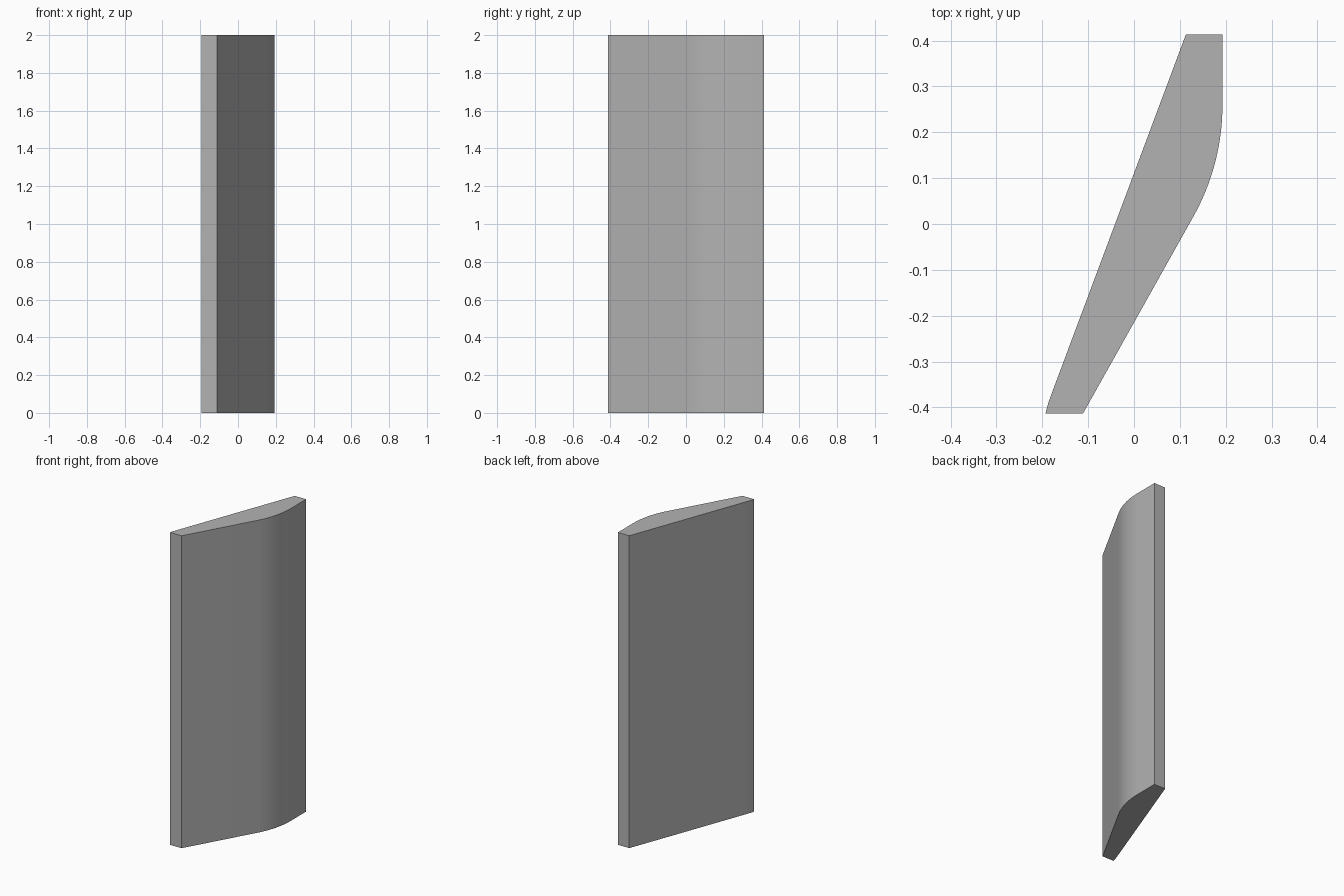
import bpy
import bmesh
from math import cos, sin, radians

cube = bpy.data.objects.get("Cube")
if cube:
    bpy.data.objects.remove(cube, do_unlink=True)

HEIGHT = 2.0
HALF_DEPTH = 0.413
HALF_WIDTH = 0.193

# Plain grey finish
grey = bpy.data.materials.new("plain grey")
grey.use_nodes = True
colour = (0.45, 0.45, 0.45, 1)
grey.diffuse_color = colour
grey.node_tree.nodes["Principled BSDF"].inputs["Base Color"].default_value = colour


def arc(centre_x, centre_y, radius, sweep, steps):
    """Points of an arc turning from the +x direction through sweep degrees."""
    angles = [radians(sweep * i / steps) for i in range(steps + 1)]
    return [(centre_x + radius * cos(a), centre_y + radius * sin(a)) for a in angles]


# Plan outline: rounded shoulder, back edge, flat side, eased front corner
radius = 0.5
shoulder = arc(HALF_WIDTH - radius, 0.26, radius, -29.2, 16)[::-1]
outline = [(-0.111, -HALF_DEPTH)] + shoulder
outline += [(HALF_WIDTH, HALF_DEPTH), (0.113, HALF_DEPTH)]
outline += [(-0.176, -0.36), (-0.187, -0.39), (-HALF_WIDTH, -HALF_DEPTH)]

# Upright panel: outline extruded to full height
bm = bmesh.new()
base = bm.faces.new([bm.verts.new((x, y, 0)) for x, y in outline])
top = bmesh.ops.extrude_face_region(bm, geom=[base], use_keep_orig=True)
verts = [g for g in top["geom"] if isinstance(g, bmesh.types.BMVert)]
bmesh.ops.translate(bm, verts=verts, vec=(0, 0, HEIGHT))
bmesh.ops.recalc_face_normals(bm, faces=bm.faces)
mesh = bpy.data.meshes.new("curved_panel")
bm.to_mesh(mesh)
bm.free()
mesh.materials.append(grey)

panel = bpy.data.objects.new("curved_panel", mesh)
bpy.context.collection.objects.link(panel)
bpy.context.view_layer.objects.active = panel
panel.select_set(True)
bpy.ops.object.shade_smooth_by_angle(angle=radians(20))
